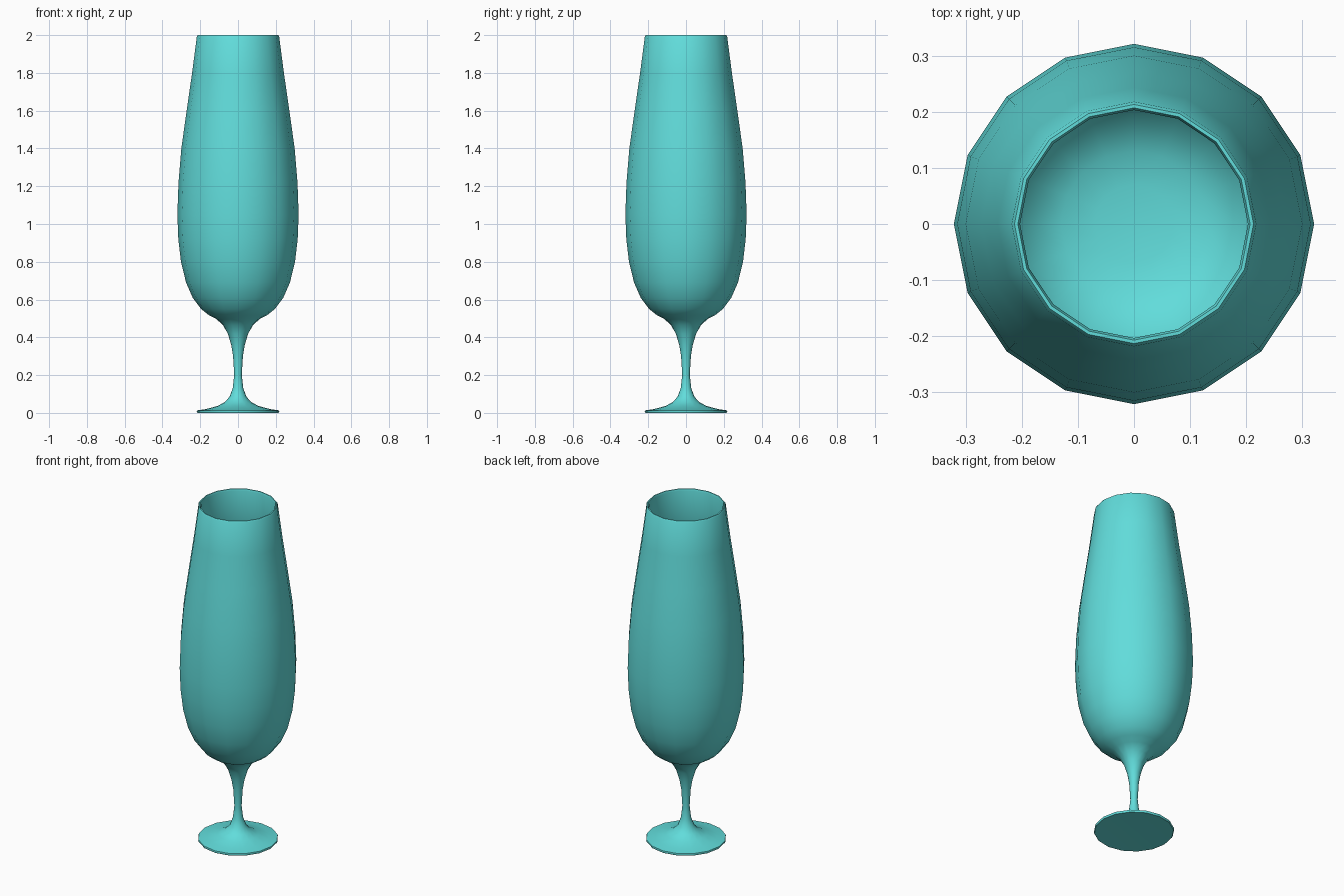
import bpy, bmesh, math

if "Cube" in bpy.data.objects:
    bpy.data.objects.remove(bpy.data.objects["Cube"])

SIDES = 16

mat = bpy.data.materials.new("turquoise glass")
mat.diffuse_color = (0.12, 0.72, 0.71, 1)
mat.use_nodes = True
mat.node_tree.nodes["Principled BSDF"].inputs["Base Color"].default_value = mat.diffuse_color

# One closed profile (radius, height): foot, stem, outer bowl, rim, inner bowl
outer = [(0, 0.005), (0.215, 0.0), (0.219, 0.006), (0.217, 0.013), (0.17, 0.02),
         (0.11, 0.036), (0.07, 0.057), (0.045, 0.085), (0.028, 0.13), (0.02, 0.2),
         (0.026, 0.3), (0.036, 0.36), (0.054, 0.42), (0.08, 0.465), (0.115, 0.497),
         (0.155, 0.518), (0.195, 0.55), (0.24, 0.61), (0.275, 0.69), (0.302, 0.8),
         (0.316, 0.92), (0.321, 1.05), (0.315, 1.22), (0.3, 1.4), (0.272, 1.6),
         (0.243, 1.8), (0.218, 1.992), (0.213, 2.0)]
inner = [(0.207, 2.0), (0.203, 1.99), (0.228, 1.8), (0.257, 1.6), (0.284, 1.4),
         (0.299, 1.22), (0.305, 1.05), (0.3, 0.92), (0.286, 0.8), (0.26, 0.7),
         (0.225, 0.625), (0.18, 0.568), (0.13, 0.54), (0.07, 0.53), (0, 0.527)]


def lathe(name, profile):
    bm = bmesh.new()
    rings = []
    for r, z in profile:
        if r == 0:
            rings.append([bm.verts.new((0, 0, z))] * SIDES)
        else:
            rings.append([bm.verts.new((r * math.cos(2 * math.pi * i / SIDES),
                                        r * math.sin(2 * math.pi * i / SIDES), z))
                          for i in range(SIDES)])
    for a, b in zip(rings, rings[1:]):
        for i in range(SIDES):
            j = (i + 1) % SIDES
            bm.faces.new(list(dict.fromkeys((a[i], a[j], b[j], b[i]))))
    bmesh.ops.recalc_face_normals(bm, faces=bm.faces)
    me = bpy.data.meshes.new(name)
    bm.to_mesh(me)
    bm.free()
    me.materials.append(mat)
    ob = bpy.data.objects.new(name, me)
    bpy.context.collection.objects.link(ob)
    bpy.context.view_layer.objects.active = ob
    ob.select_set(True)
    bpy.ops.object.shade_smooth_by_angle(angle=math.radians(50))
    return ob


# Stemmed glass
lathe("stemmed_glass", outer + inner)
